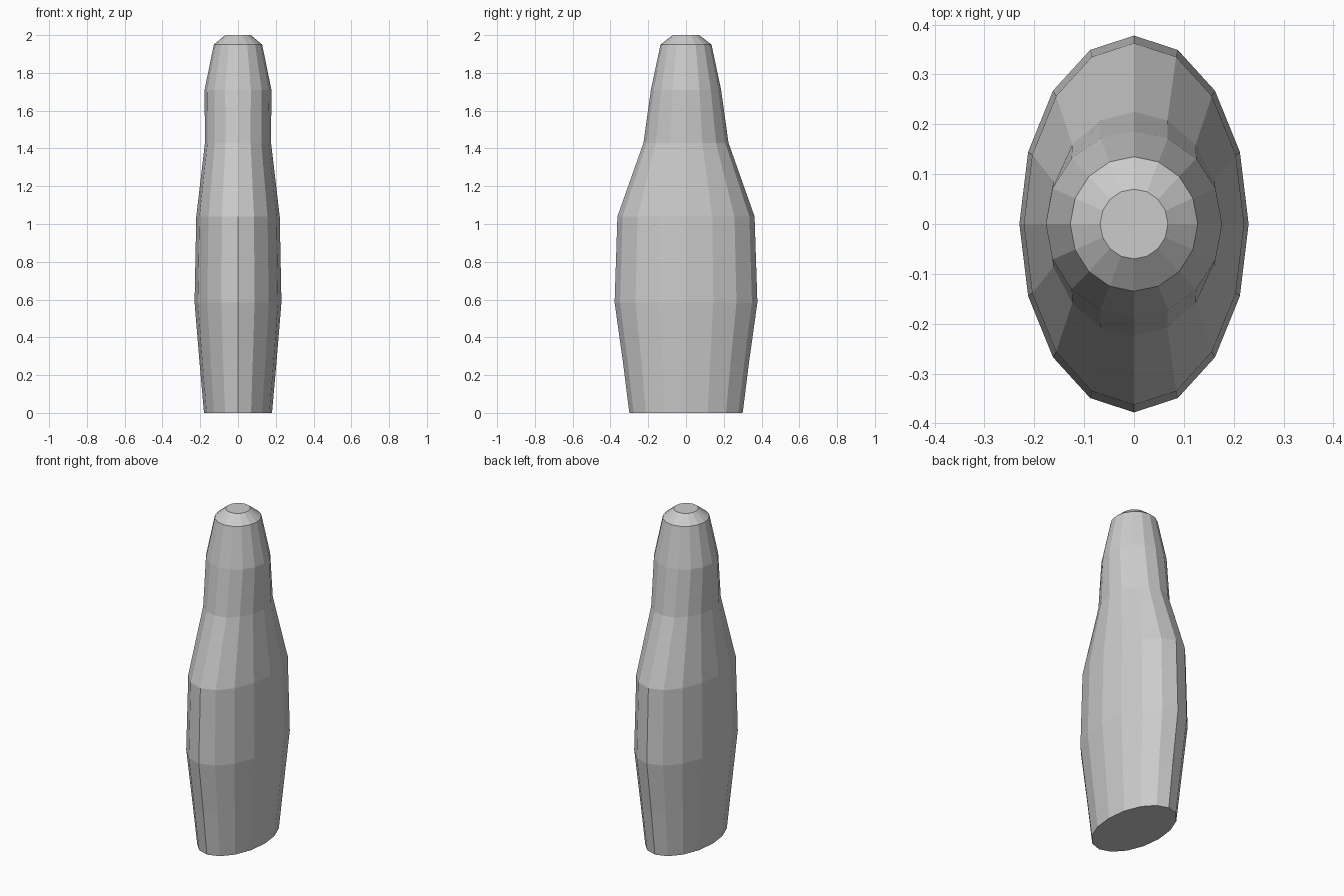
import bpy
import bmesh
from math import cos, sin, pi

if "Cube" in bpy.data.objects:
    bpy.data.objects.remove(bpy.data.objects["Cube"])

SIDES = 16
# height, half width, half depth of each elliptical section
SECTIONS = [
    (0.00, 0.180, 0.300),
    (0.27, 0.204, 0.334),
    (0.585, 0.230, 0.378),
    (1.04, 0.221, 0.363),
    (1.43, 0.175, 0.225),
    (1.71, 0.177, 0.186),
    (1.95, 0.128, 0.135),
    (2.00, 0.068, 0.070),
]


def loft(name, sections, sides):
    bm = bmesh.new()
    rings = [[bm.verts.new((rx * cos(2 * pi * i / sides), ry * sin(2 * pi * i / sides), z))
              for i in range(sides)] for z, rx, ry in sections]
    for low, high in zip(rings, rings[1:]):
        for i in range(sides):
            j = (i + 1) % sides
            bm.faces.new((low[i], low[j], high[j], high[i]))
    bm.faces.new(rings[0][::-1])
    bm.faces.new(rings[-1])
    mesh = bpy.data.meshes.new(name)
    bm.to_mesh(mesh)
    bm.free()
    obj = bpy.data.objects.new(name, mesh)
    bpy.context.collection.objects.link(obj)
    return obj


# Closed faceted body, oval at the base and round at the tip
loft("tapered_body", SECTIONS, SIDES)
